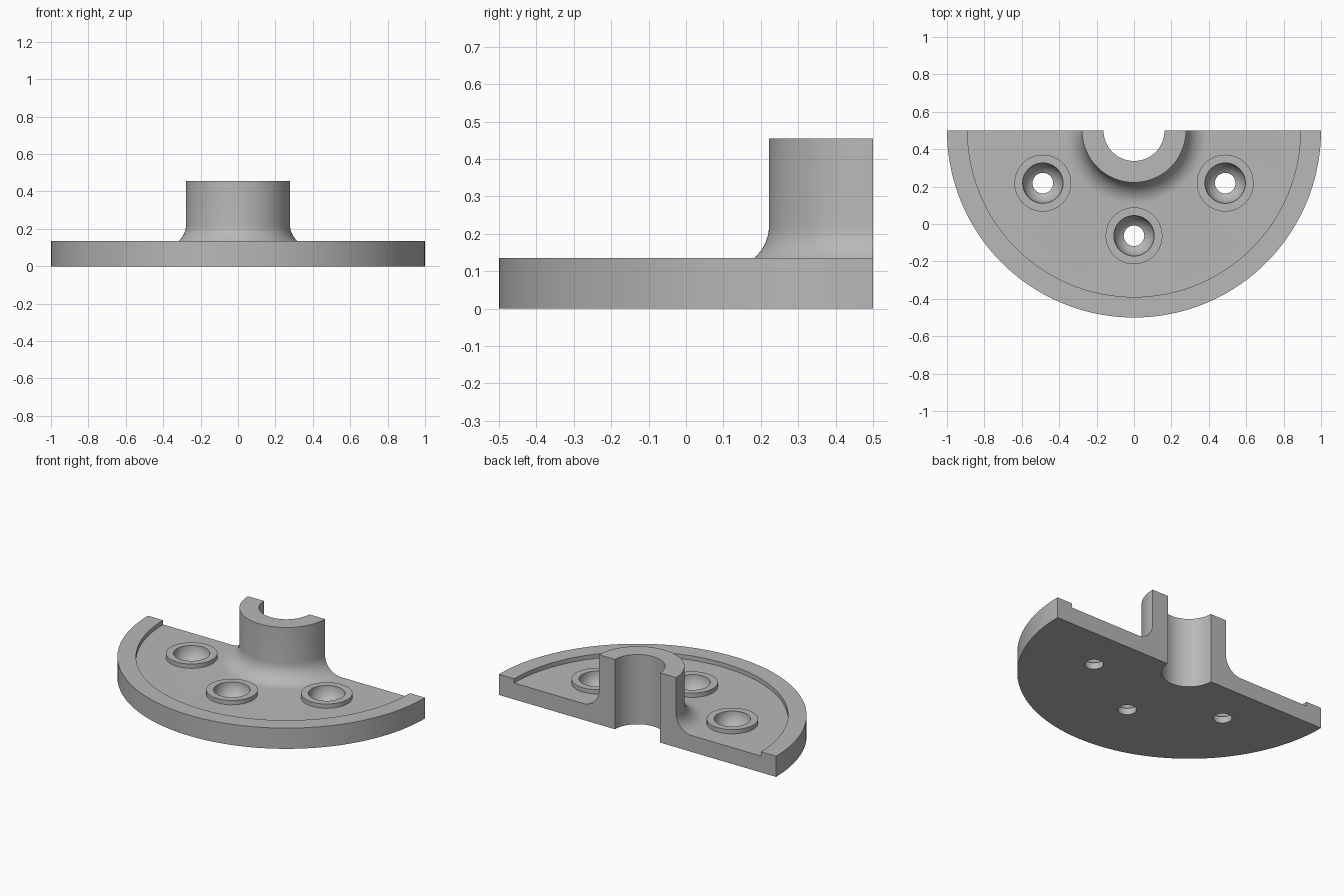
import bpy, bmesh
from math import pi, sin, cos, sqrt

cube = bpy.data.objects.get("Cube")
if cube:
    bpy.data.objects.remove(cube, do_unlink=True)

AXIS_Y = 0.5        # the disc is cut in half along its back
PLATE_TOP = 0.135
FLOOR = 0.107
HUB_R, BORE_R, HUB_TOP = 0.278, 0.163, 0.455
FILLET = 0.115
BOSS_R, BOWL_R, HOLE_R = 0.152, 0.108, 0.055
HOLE_CIRCLE = 0.563

grey = bpy.data.materials.new("plain grey")
grey.use_nodes = True
grey.diffuse_color = (0.48, 0.48, 0.48, 1)
grey.node_tree.nodes["Principled BSDF"].inputs["Base Color"].default_value = grey.diffuse_color


def lathe(name, profile, centre, start, sweep, steps):
    """Turn a closed (radius, height) outline about a vertical axis."""
    full = sweep > 1.99 * pi
    bm = bmesh.new()
    rings = []
    for i in range(steps if full else steps + 1):
        a = start + sweep * i / steps
        rings.append([bm.verts.new((centre[0] + r * cos(a), centre[1] + r * sin(a), z))
                      for r, z in profile])
    n = len(profile)
    for i in range(steps):
        a, b = rings[i], rings[(i + 1) % len(rings)]
        for j in range(n):
            k = (j + 1) % n
            bm.faces.new((a[j], b[j], b[k], a[k]))
    if not full:
        bm.faces.new(rings[0])
        bm.faces.new(rings[-1])
    bmesh.ops.remove_doubles(bm, verts=bm.verts, dist=1e-5)
    bmesh.ops.recalc_face_normals(bm, faces=bm.faces)
    mesh = bpy.data.meshes.new(name)
    bm.to_mesh(mesh)
    bm.free()
    mesh.materials.append(grey)
    ob = bpy.data.objects.new(name, mesh)
    bpy.context.collection.objects.link(ob)
    return ob


def combine(target, tool, operation):
    """Apply a boolean and discard the tool object."""
    tool.hide_render = True
    mod = target.modifiers.new(operation.lower(), 'BOOLEAN')
    mod.operation, mod.solver, mod.object = operation, 'EXACT', tool
    bpy.context.view_layer.objects.active = target
    bpy.ops.object.modifier_apply(modifier=mod.name)
    bpy.data.objects.remove(tool, do_unlink=True)


# Half flange: bore, hub, fillet, recessed floor and raised rim
fillet = [(HUB_R + FILLET * (1 - cos(t)), FLOOR + FILLET * (1 - sin(t)))
          for t in (pi / 2 * i / 12 for i in range(13))]
outline = [(BORE_R, 0), (BORE_R, HUB_TOP), (HUB_R, HUB_TOP), *fillet,
           (0.89, FLOOR), (0.89, PLATE_TOP), (1, PLATE_TOP), (1, 0)]
flange = lathe("half_flange", outline, (0, AXIS_Y), pi, pi, 72)

# Bowl-seated bolt hole outline
bowl_z = PLATE_TOP - sqrt(BOWL_R ** 2 - HOLE_R ** 2)
low = math_low = pi / 2 - 0.534
bowl = [(BOWL_R * cos(t), PLATE_TOP - BOWL_R * sin(t))
        for t in (low * (1 - i / 10) for i in range(11))]
hole = [(0, -0.1), (HOLE_R, -0.1), (HOLE_R, bowl_z), *bowl, (BOWL_R, 0.3), (0, 0.3)]
boss = [(0, 0.05), (BOSS_R, 0.05), (BOSS_R, PLATE_TOP), (0, PLATE_TOP)]

# Three bosses, each with its bolt hole
for degrees in (210, 270, 330):
    a = degrees * pi / 180
    centre = (HOLE_CIRCLE * cos(a), AXIS_Y + HOLE_CIRCLE * sin(a))
    combine(flange, lathe("boss", boss, centre, 0, 2 * pi, 48), 'UNION')
    combine(flange, lathe("bolt_hole", hole, centre, 0, 2 * pi, 48), 'DIFFERENCE')

# Smooth curved walls, crisp machined edges
bpy.ops.object.select_all(action='DESELECT')
flange.select_set(True)
bpy.context.view_layer.objects.active = flange
bpy.ops.object.shade_smooth_by_angle(angle=pi / 6)
